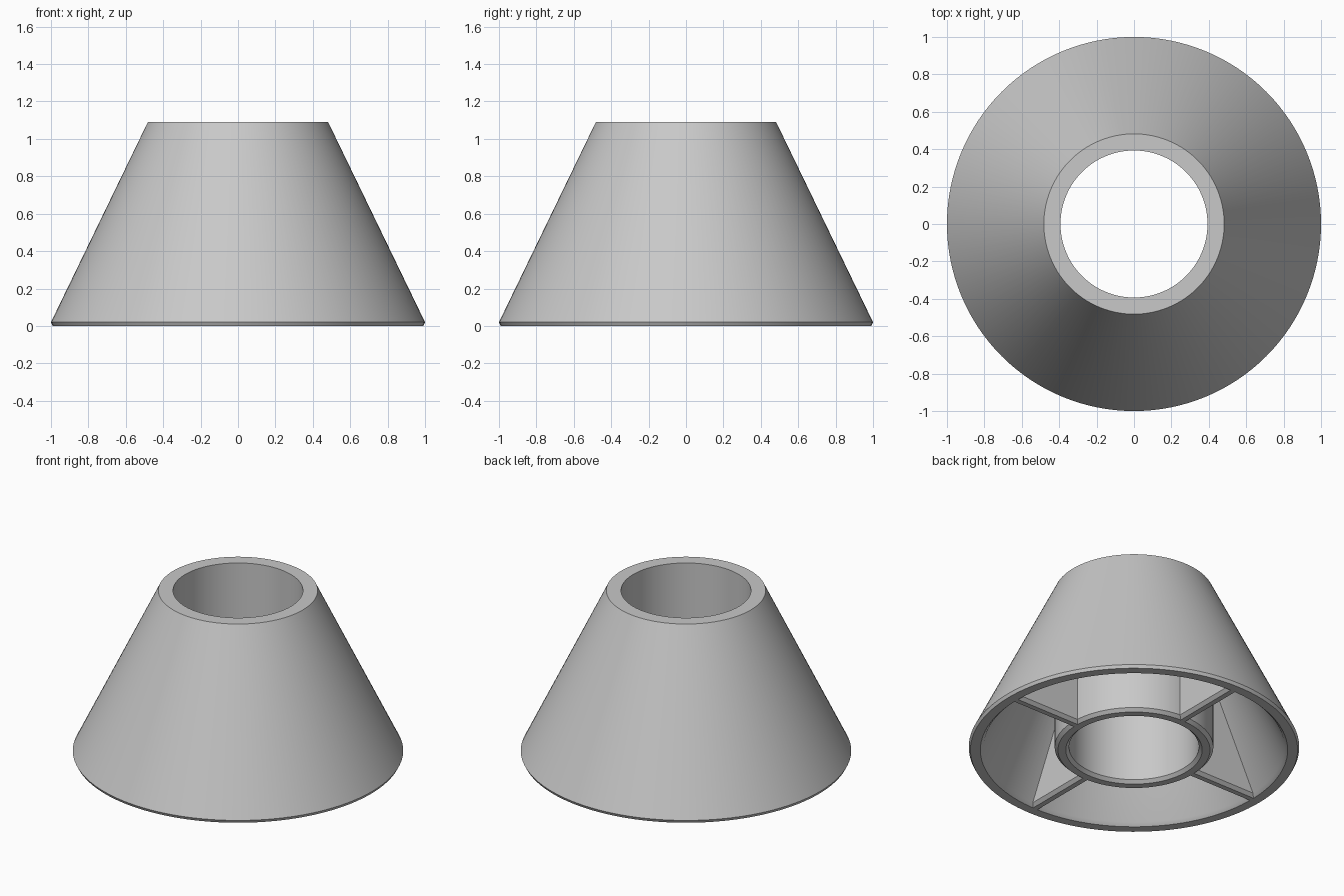
import bpy, bmesh, math
from mathutils import Matrix

if "Cube" in bpy.data.objects:
    bpy.data.objects.remove(bpy.data.objects["Cube"], do_unlink=True)

SEGMENTS = 128
HEIGHT = 1.09
CHAMFER = 0.02
RIB_HALF = 0.037

# One plain grey for the whole moulded body
grey = bpy.data.materials.new("light grey")
grey.use_nodes = True
colour = (0.58, 0.58, 0.58, 1)
grey.diffuse_color = colour
grey.node_tree.nodes["Principled BSDF"].inputs["Base Color"].default_value = colour


def finish(name, bm, smooth=False):
    bmesh.ops.recalc_face_normals(bm, faces=bm.faces)
    mesh = bpy.data.meshes.new(name)
    bm.to_mesh(mesh)
    bm.free()
    mesh.materials.append(grey)
    obj = bpy.data.objects.new(name, mesh)
    bpy.context.collection.objects.link(obj)
    if smooth:
        bpy.ops.object.select_all(action="DESELECT")
        obj.select_set(True)
        bpy.context.view_layer.objects.active = obj
        bpy.ops.object.shade_smooth_by_angle(angle=math.radians(20))
    return obj


def revolve(name, profile):
    """Spin a closed (radius, height) profile around the z axis."""
    bm = bmesh.new()
    verts = [bm.verts.new((r, 0, z)) for r, z in profile]
    edges = [bm.edges.new((v, verts[i - 1])) for i, v in enumerate(verts)]
    bmesh.ops.spin(bm, geom=verts + edges, cent=(0, 0, 0), axis=(0, 0, 1),
                   angle=math.tau, steps=SEGMENTS, use_merge=True)
    bmesh.ops.remove_doubles(bm, verts=bm.verts, dist=0.0001)
    return finish(name, bm, smooth=True)


def rib(name, angle):
    """Loft an upright web from a chamfered foot to a narrow top."""
    sections = [  # height, inner radius, outer radius, half thickness
        (0, 0.45, 0.94, RIB_HALF - CHAMFER),
        (CHAMFER, 0.45, 0.94, RIB_HALF),
        (0.9, 0.45, 0.51, RIB_HALF),
    ]
    bm = bmesh.new()
    rings = [[bm.verts.new(p) for p in
              ((a, -t, z), (b, -t, z), (b, t, z), (a, t, z))]
             for z, a, b, t in sections]
    bm.faces.new(rings[0])
    bm.faces.new(rings[-1])
    for low, high in zip(rings, rings[1:]):
        for i in range(4):
            bm.faces.new((low[i - 1], low[i], high[i], high[i - 1]))
    bmesh.ops.transform(bm, matrix=Matrix.Rotation(angle, 4, "Z"), verts=bm.verts)
    return finish(name, bm)


# Tapered outer shell joined at the top to a straight central tube
revolve("tapered_shell_with_tube", [
    (0.99, 0), (1.0, CHAMFER),            # outer rim
    (0.482, HEIGHT), (0.393, HEIGHT),     # flat top ring
    (0.393, CHAMFER), (0.413, 0),         # tube bore
    (0.46, 0), (0.48, CHAMFER),           # tube foot
    (0.48, 0.905),                        # tube outside meets the shell
    (0.91, CHAMFER), (0.93, 0),           # inside of the shell
])

# Four webs tying the tube to the shell
for i, side in enumerate(("left", "back", "right", "front")):
    rib(f"{side}_rib", i * math.pi / 2)
